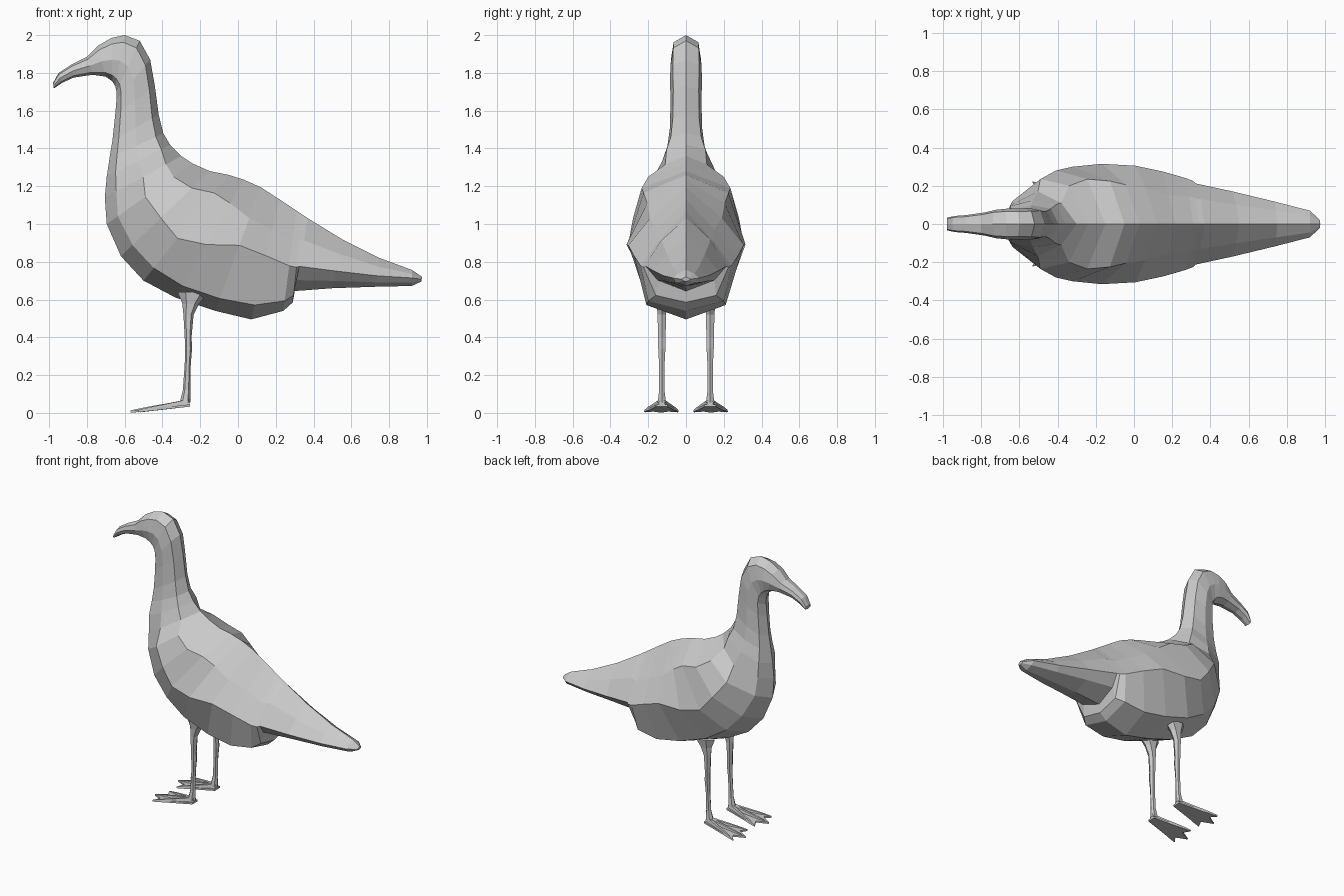
import bpy, bmesh, math
from mathutils import Vector


def loft(name, tubes, plates=()):
    """Skin each list of closed rings with capped ends; plates are (top, bottom) outlines."""
    bm = bmesh.new()
    for rings in list(tubes) + [list(p) for p in plates]:
        vs = [[bm.verts.new(p) for p in ring] for ring in rings]
        n = len(vs[0])
        for a, b in zip(vs, vs[1:]):
            for i in range(n):
                j = (i + 1) % n
                bm.faces.new((a[i], a[j], b[j], b[i]))
        bm.faces.new(vs[0][::-1])
        bm.faces.new(vs[-1])
    bmesh.ops.recalc_face_normals(bm, faces=bm.faces)
    me = bpy.data.meshes.new(name)
    bm.to_mesh(me)
    bm.free()
    ob = bpy.data.objects.new(name, me)
    bpy.context.collection.objects.link(ob)
    return ob


def section(tx, tz, bx, bz, *tw):
    """Symmetric ring between a back point and a belly point; tw = (fraction, half width) pairs."""
    top, bot = Vector((tx, 0, tz)), Vector((bx, 0, bz))
    pairs = list(zip(tw[::2], tw[1::2]))
    left = [top.lerp(bot, t) + Vector((0, w, 0)) for t, w in pairs]
    right = [top.lerp(bot, t) - Vector((0, w, 0)) for t, w in reversed(pairs)]
    return [top] + left + [bot] + right


# Beak, head and neck: back x, z, throat x, z, half width
neck = [
    (-.98, 1.745, -.975, 1.718, .033),
    (-.95, 1.80, -.93, 1.748, .042),
    (-.88, 1.845, -.87, 1.775, .047),
    (-.80, 1.885, -.77, 1.790, .060),
    (-.74, 1.945, -.70, 1.780, .075),
    (-.67, 1.985, -.665, 1.755, .080),
    (-.60, 2.00, -.65, 1.73, .080),
    (-.52, 1.97, -.643, 1.70, .082),
    (-.465, 1.87, -.643, 1.66, .085),
    (-.44, 1.73, -.65, 1.58, .082),
    (-.42, 1.58, -.665, 1.44, .085),
    (-.395, 1.48, -.68, 1.35, .098),
    (-.36, 1.42, -.695, 1.25, .125),
]
# Breast, folded wings, belly and tail: back x, z, belly x, z, three (fraction, half width)
trunk = [
    (-.30, 1.36, -.705, 1.14, .2, .11, .5, .17, .85, .10),
    (-.24, 1.32, -.695, 1.00, .22, .20, .55, .235, .87, .12),
    (-.15, 1.28, -.62, .83, .2, .235, .55, .28, .87, .16),
    (-.05, 1.26, -.50, .70, .17, .225, .6, .30, .88, .18),
    (.03, 1.235, -.33, .61, .2, .205, .55, .315, .9, .20),
    (.12, 1.195, -.12, .54, .25, .19, .47, .305, .9, .21),
    (.22, 1.13, .07, .495, .25, .15, .47, .275, .88, .21),
    (.31, 1.07, .24, .54, .3, .145, .55, .24, .9, .20),
    (.34, 1.05, .29, .585, .3, .135, .6, .225, .92, .16),
    (.37, 1.03, .30, .645, .3, .13, .66, .212, .85, .15),
    (.55, .92, .50, .66, .3, .10, .65, .17, .85, .12),
    (.75, .82, .73, .668, .3, .07, .62, .117, .85, .085),
    (.92, .757, .92, .672, .25, .045, .5, .07, .8, .05),
    (.975, .72, .97, .695, .25, .015, .5, .022, .8, .015),
]
rings = [section(*r[:4], .14, r[4] * .82, .5, r[4], .86, r[4] * .75) for r in neck]
rings += [section(*r) for r in trunk]
loft("bird_body", [rings])


# Legs: x, z, radius along x, radius along y
leg = [(-.235, .64, .085, .045), (-.25, .58, .045, .032), (-.262, .52, .027, .026),
       (-.264, .40, .018, .023), (-.262, .34, .019, .022), (-.266, .26, .016, .017),
       (-.272, .12, .020, .016), (-.280, .055, .028, .026)]
# Toe tips and web edge: x, y offset from the leg, z
tips = [(-.52, -.085, .010), (-.57, .005, .008), (-.53, .090, .010)]
web = [(-.255, -.03, .04), tips[0], (-.495, -.035, .014), tips[1],
       (-.50, .045, .014), tips[2], (-.255, .03, .04)]


def toe(tip, y0, side):
    """Tapered four-sided toe from the heel to its tip."""
    out = []
    for f, h, w in ((0, .022, .018), (.25, .016, .015), (.75, .011, .011), (1, .006, .004)):
        c = Vector((-.258, 0, .055)).lerp(Vector(tip), f)
        out.append([(c.x, side * (y0 + c.y + dy * w), c.z + dz * h)
                    for dy, dz in ((1, -.9), (.6, .9), (-.6, .9), (-1, -.9))])
    return out


for side, label in ((1, "left"), (-1, "right")):
    y0 = .128
    loft(label + "_leg", [[[(x + rx * math.cos(a), side * (y0 + ry * math.sin(a)), z)
                            for a in (i * math.tau / 6 for i in range(6))]
                           for x, z, rx, ry in leg]])
    top = [(x, side * (y0 + y), z + .005) for x, y, z in web]
    sole = [(x, side * (y0 + y), z - .007) for x, y, z in web]
    loft(label + "_foot", [toe(t, y0, side) for t in tips], [(top, sole)])
